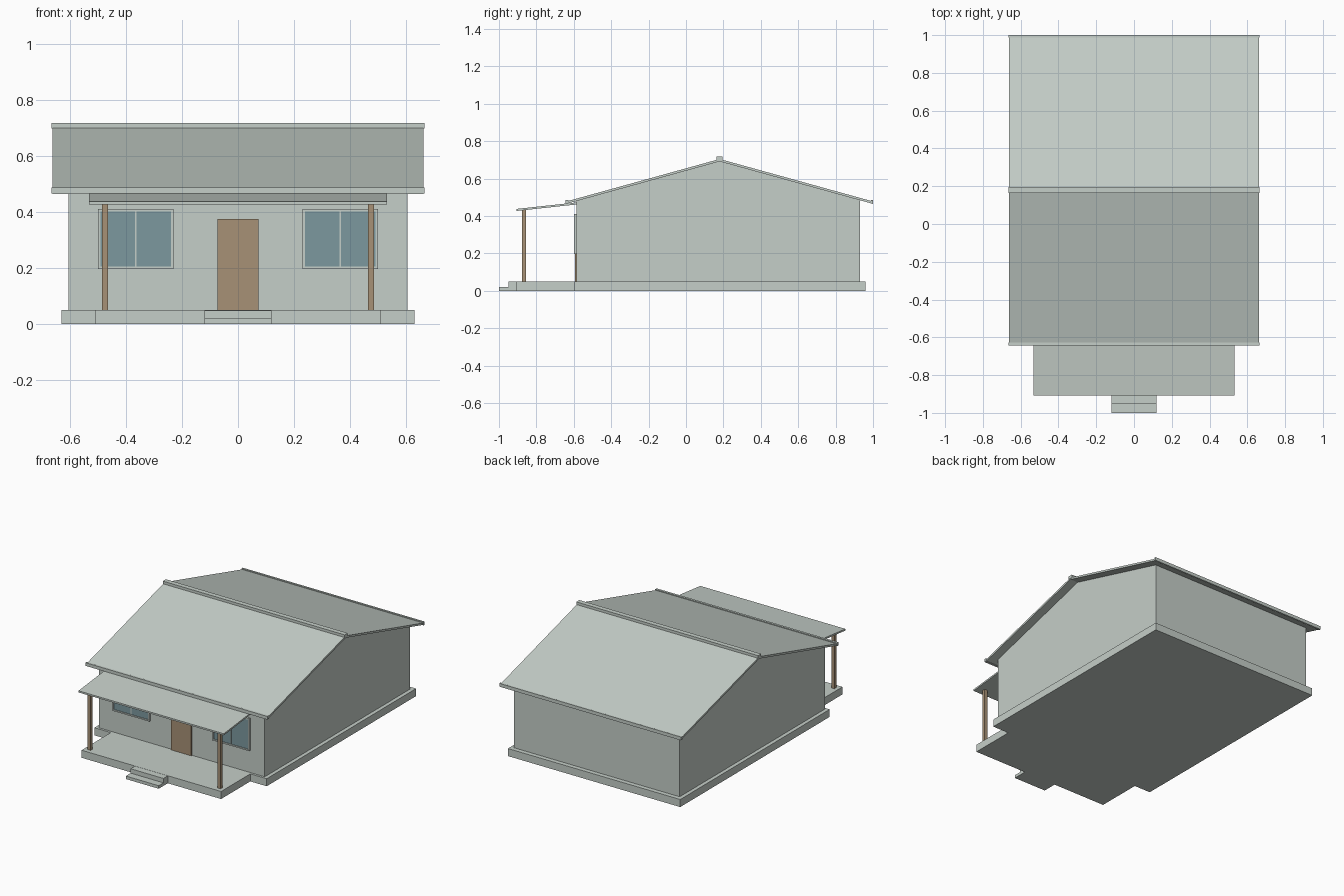
import bpy

if "Cube" in bpy.data.objects:
    bpy.data.objects.remove(bpy.data.objects["Cube"])

def material(name, rgb):
    m = bpy.data.materials.new(name)
    m.diffuse_color = (*rgb, 1)
    m.use_nodes = True
    m.node_tree.nodes["Principled BSDF"].inputs["Base Color"].default_value = m.diffuse_color
    return m

PAINT = material("pale_grey_green", (0.56, 0.62, 0.58))
WOOD = material("brown_wood", (0.39, 0.285, 0.18))
GLASS = material("blue_glass", (0.20, 0.315, 0.345))

def prism(name, profile, x0, x1, mat):
    """Extrude a (y, z) profile along x."""
    n = len(profile)
    verts = [(x, y, z) for x in (x0, x1) for y, z in profile]
    faces = [tuple(range(n))[::-1], tuple(range(n, 2 * n))]
    faces += [(i, (i + 1) % n, n + (i + 1) % n, n + i) for i in range(n)]
    me = bpy.data.meshes.new(name)
    me.from_pydata(verts, [], faces)
    me.materials.append(mat)
    ob = bpy.data.objects.new(name, me)
    bpy.context.collection.objects.link(ob)
    return ob

def box(name, x0, x1, y0, y1, z0, z1, mat):
    return prism(name, [(y0, z0), (y1, z0), (y1, z1), (y0, z1)], x0, x1, mat)

# Foundation, porch floor and steps
box("foundation", -0.63, 0.63, -0.60, 0.96, 0, 0.05, PAINT)
box("porch_floor", -0.51, 0.51, -0.905, -0.60, 0, 0.05, PAINT)
box("upper_step", -0.12, 0.12, -0.95, -0.905, 0, 0.049, PAINT)
box("lower_step", -0.12, 0.12, -1.0, -0.95, 0, 0.02, PAINT)

# Gabled walls
RIDGE_Y, RIDGE_Z, HALF, DROP, THICK = 0.18, 0.705, 0.82, 0.227, 0.013
def roof_z(y):
    return RIDGE_Z - abs(y - RIDGE_Y) * DROP / HALF

W0, W1 = -0.585, 0.93
prism("walls", [(W0, 0.05), (W1, 0.05), (W1, roof_z(W1) - THICK),
                (RIDGE_Y, RIDGE_Z - THICK), (W0, roof_z(W0) - THICK)],
      -0.605, 0.605, PAINT)

# Main roof as one bent sheet
F, B = RIDGE_Y - HALF, RIDGE_Y + HALF
prism("main_roof", [(F, roof_z(F) - THICK), (RIDGE_Y, RIDGE_Z - THICK), (B, roof_z(B) - THICK),
                    (B, roof_z(B)), (RIDGE_Y, RIDGE_Z), (F, roof_z(F))],
      -0.662, 0.662, PAINT)

# Ridge cap and eave trims
box("ridge_cap", -0.665, 0.665, RIDGE_Y - 0.016, RIDGE_Y + 0.016, 0.698, 0.718, PAINT)
box("front_eave_trim", -0.665, 0.665, F - 0.003, F + 0.012, 0.466, 0.487, PAINT)
box("back_eave_trim", -0.665, 0.665, B - 0.012, B, 0.466, 0.487, PAINT)

# Porch roof and posts
prism("porch_roof", [(-0.907, 0.427), (-0.585, 0.462), (-0.585, 0.473), (-0.907, 0.438)],
      -0.531, 0.531, PAINT)
for side, cx in (("left", -0.475), ("right", 0.475)):
    box(side + "_porch_post", cx - 0.011, cx + 0.011, -0.877, -0.855, 0.05, 0.434, WOOD)

# Door
box("door", -0.074, 0.074, -0.594, W0, 0.05, 0.376, WOOD)

# Windows: frame bars, centre mullion and two panes each
for side, cx in (("left", -0.365), ("right", 0.365)):
    x0, x1, z0, z1, t = cx - 0.135, cx + 0.135, 0.197, 0.411, 0.009
    y = -0.599
    box(side + "_window_sill", x0, x1, y, W0, z0, z0 + t, PAINT)
    box(side + "_window_head", x0, x1, y, W0, z1 - t, z1, PAINT)
    for n, xa in (("outer_left", x0), ("outer_right", x1 - t)):
        box(f"{side}_window_{n}_bar", xa, xa + t, y, W0, z0 + t, z1 - t, PAINT)
    box(side + "_window_mullion", cx - 0.002, cx + 0.002, -0.596, W0, z0 + t, z1 - t, PAINT)
    box(side + "_left_pane", x0 + t, cx - 0.002, -0.594, W0, z0 + t, z1 - t, GLASS)
    box(side + "_right_pane", cx + 0.002, x1 - t, -0.594, W0, z0 + t, z1 - t, GLASS)
